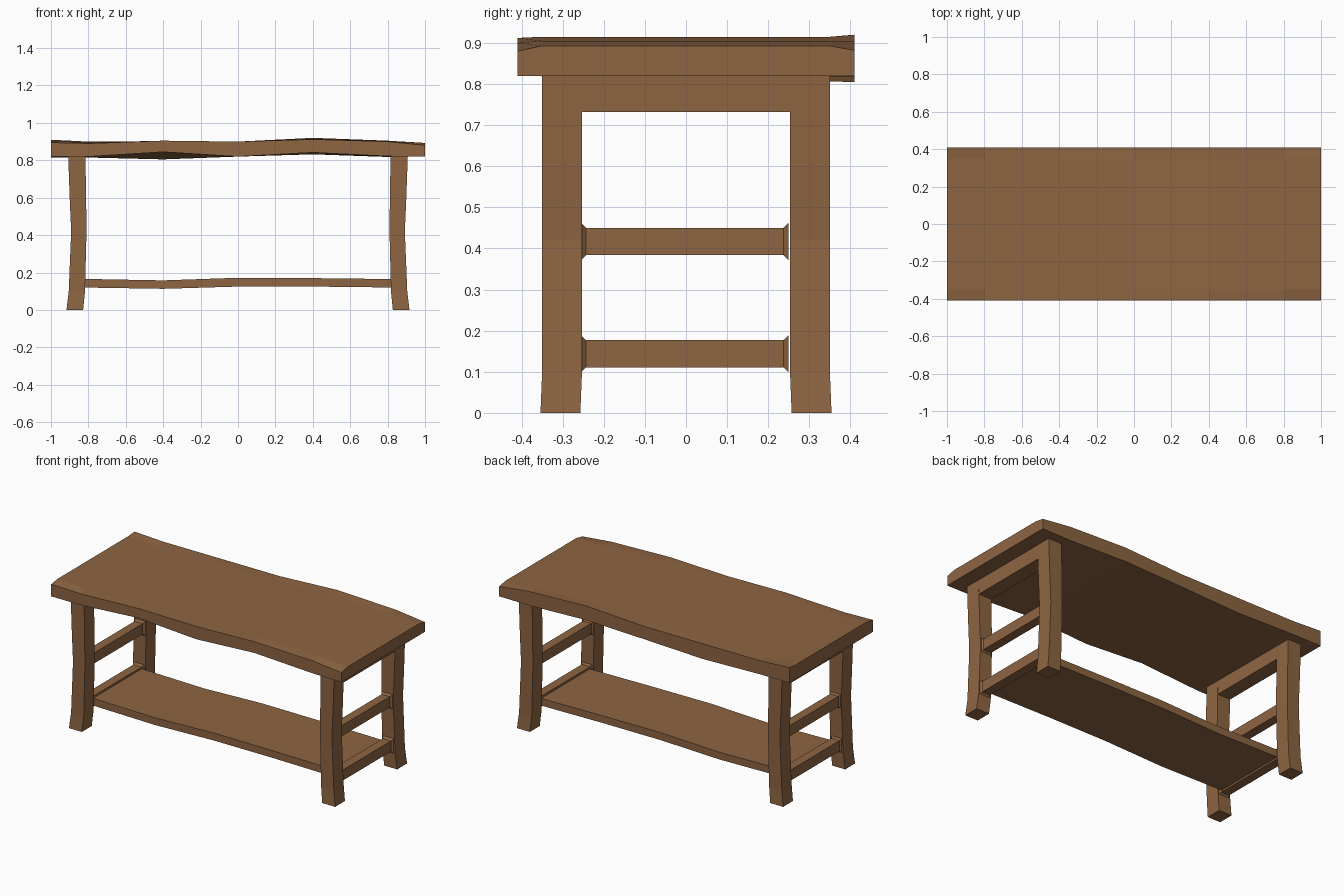
import bpy, bmesh

# Remove the default object
cube = bpy.data.objects.get("Cube")
if cube:
    bpy.data.objects.remove(cube, do_unlink=True)

wood = bpy.data.materials.new("warm_brown_wood")
wood.use_nodes = True
colour = (0.27, 0.13, 0.055, 1)
wood.diffuse_color = colour
wood.node_tree.nodes["Principled BSDF"].inputs["Base Color"].default_value = colour


def loft(name, sections):
    """Skin a closed solid through rings of equal point count."""
    bm = bmesh.new()
    rings = [[bm.verts.new(p) for p in ring] for ring in sections]
    n = len(rings[0])
    for a, b in zip(rings, rings[1:]):
        for i in range(n):
            j = (i + 1) % n
            bm.faces.new((a[i], a[j], b[j], b[i]))
    bm.faces.new(rings[0])
    bm.faces.new(rings[-1])
    bmesh.ops.recalc_face_normals(bm, faces=bm.faces)
    mesh = bpy.data.meshes.new(name)
    bm.to_mesh(mesh)
    bm.free()
    mesh.materials.append(wood)
    obj = bpy.data.objects.new(name, mesh)
    bpy.context.collection.objects.link(obj)
    return obj


# Warped table top: x, front top, middle top, back top, front bottom, back bottom
top_profile = [
    (-1.0, .895, .905, .91, .82, .815),
    (-0.8, .89, .895, .90, .82, .815),
    (-0.4, .905, .905, .90, .845, .805),
    (0.0, .90, .90, .90, .82, .82),
    (0.4, .912, .915, .92, .842, .832),
    (0.8, .90, .905, .905, .822, .818),
    (1.0, .88, .893, .882, .82, .82),
]
W, INNER = .41, .35
loft("table_top", [
    [(x, -W, fb), (x, -W, ft), (x, -INNER, mt), (x, INNER, mt),
     (x, W, bt), (x, W, bb)]
    for x, ft, mt, bt, fb, bb in top_profile])

# Gently wavy lower shelf
S = .24
shelf_profile = [(-.83, .12, .166), (-.4, .113, .158), (0, .125, .172),
                 (.4, .125, .17), (.83, .12, .165)]
loft("lower_shelf", [
    [(x, -S, b), (x, -S, t), (x, S, t), (x, S, b)]
    for x, b, t in shelf_profile])

# Bowed legs: height, inner x, outer x, inner y, outer y
leg_profile = [(0, .828, .917, .257, .354), (.1, .818, .905, .253, .35),
               (.42, .81, .892, .253, .35), (.6, .812, .9, .253, .35),
               (.83, .816, .908, .253, .35)]
for sx, side in ((1, "left"), (-1, "right")):
    for sy, end in ((-1, "front"), (1, "back")):
        loft(f"{end}_{side}_leg", [
            [(sx * x0, sy * y0, z), (sx * x1, sy * y0, z),
             (sx * x1, sy * y1, z), (sx * x0, sy * y1, z)]
            for z, x0, x1, y0, y1 in leg_profile])

    # Apron joining the leg tops
    loft(f"{side}_apron", [
        [(sx * .815, y, .732), (sx * .904, y, .732),
         (sx * .907, y, .825), (sx * .816, y, .825)]
        for y in (-.26, .26)])

    # Cross rails, flaring out where they meet the legs
    for label, z, xc in (("upper", .417, .851), ("lower", .144, .86)):
        rail = []
        for y, flare in ((-.255, .012), (-.243, 0), (.237, 0), (.249, .012)):
            hx, hz = .028 + flare * .8, .033 + flare
            rail.append([(sx * (xc + dx * hx), y, z + dz * hz)
                         for dx, dz in ((-1, -1), (1, -1), (1, 1), (-1, 1))])
        loft(f"{side}_{label}_rail", rail)
